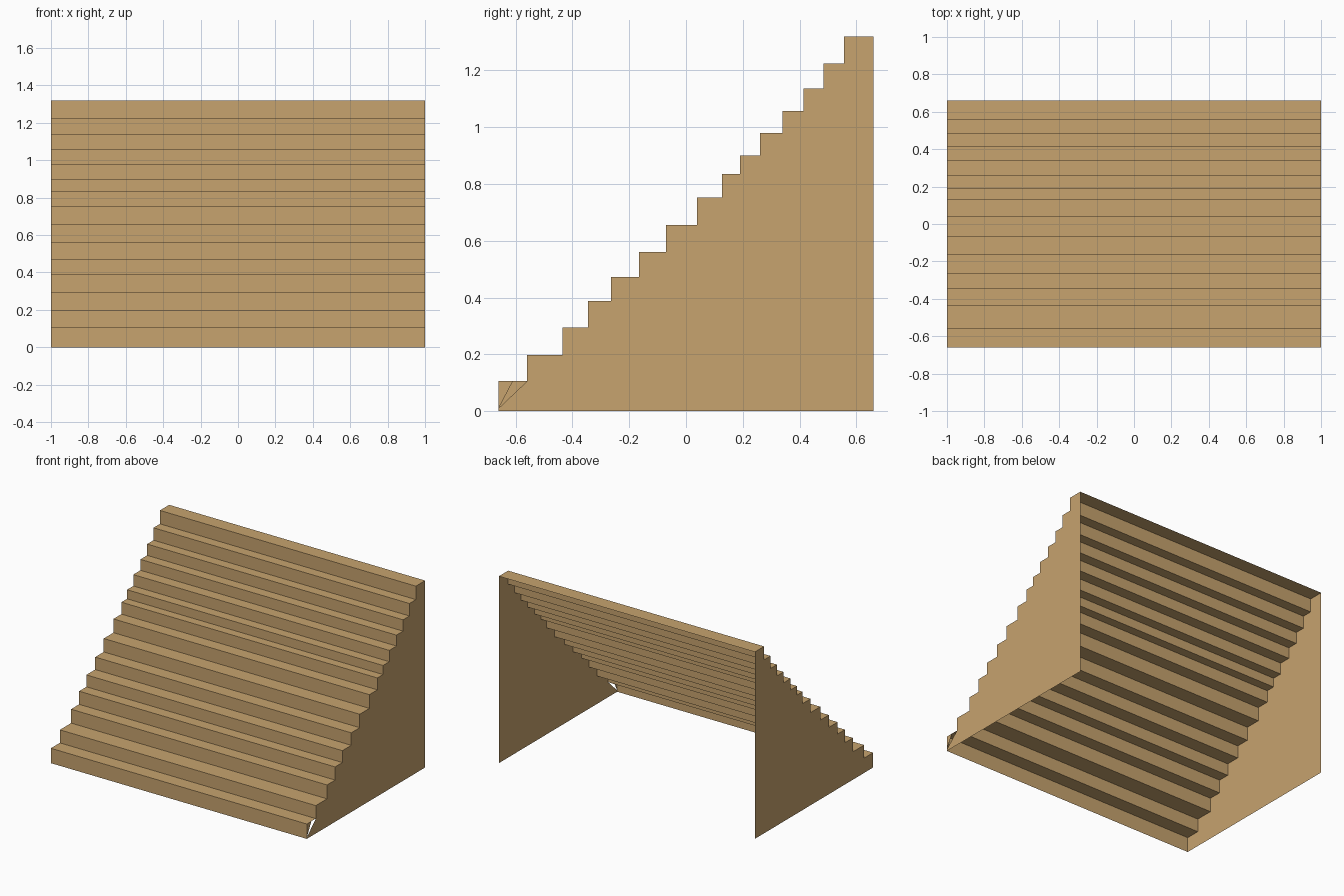
import bpy

if "Cube" in bpy.data.objects:
    bpy.data.objects.remove(bpy.data.objects["Cube"])

mat = bpy.data.materials.new("tan wood")
mat.diffuse_color = (0.57, 0.366, 0.156, 1)
mat.use_nodes = True
mat.node_tree.nodes["Principled BSDF"].inputs["Base Color"].default_value = mat.diffuse_color

# Front edge of each step (y) and its tread height (z)
steps = [(-0.66, 0.105), (-0.56, 0.197), (-0.435, 0.295), (-0.345, 0.388),
         (-0.264, 0.472), (-0.165, 0.56), (-0.07, 0.655), (0.038, 0.752),
         (0.127, 0.836), (0.19, 0.9), (0.26, 0.98), (0.34, 1.057),
         (0.414, 1.137), (0.485, 1.225), (0.557, 1.32)]
BACK, HALF = 0.66, 1.0

# Zigzag profile from the front foot to the back top edge
profile = [(steps[0][0], 0.0)]
for i, (y, z) in enumerate(steps):
    y_next = steps[i + 1][0] if i + 1 < len(steps) else BACK
    profile += [(y, z), (y_next, z)]
# drop the foot-less duplicates: each riser is (y, previous z) -> (y, z)


def make(name, verts, faces):
    me = bpy.data.meshes.new(name)
    me.from_pydata(verts, [], faces)
    me.materials.append(mat)
    ob = bpy.data.objects.new(name, me)
    bpy.context.collection.objects.link(ob)
    return ob


# Stair surface: open sheet of risers and treads
n = len(profile)
make("stair_treads",
     [(s * HALF, y, z) for s in (-1, 1) for y, z in profile],
     [(i, i + n, i + n + 1, i + 1) for i in range(n - 1)])


# Side panels: flat stepped sheets, open at the back and underneath
def panel(name, x, outline):
    idx = list(range(len(outline)))
    make(name, [(x, y, z) for y, z in outline], [idx if x < 0 else idx[::-1]])


panel("left_side", -HALF, profile + [(BACK, 0.0)])
# the right panel has a thin sliver missing at the lowest step
panel("right_side", HALF, [(-0.66, 0.0), (-0.66, 0.01)] + profile[2:] + [(BACK, 0.0)])
make("right_side_corner",
     [(HALF, -0.66, 0.01), (HALF, -0.61, 0.105), (HALF, -0.66, 0.105)], [(0, 1, 2)])
